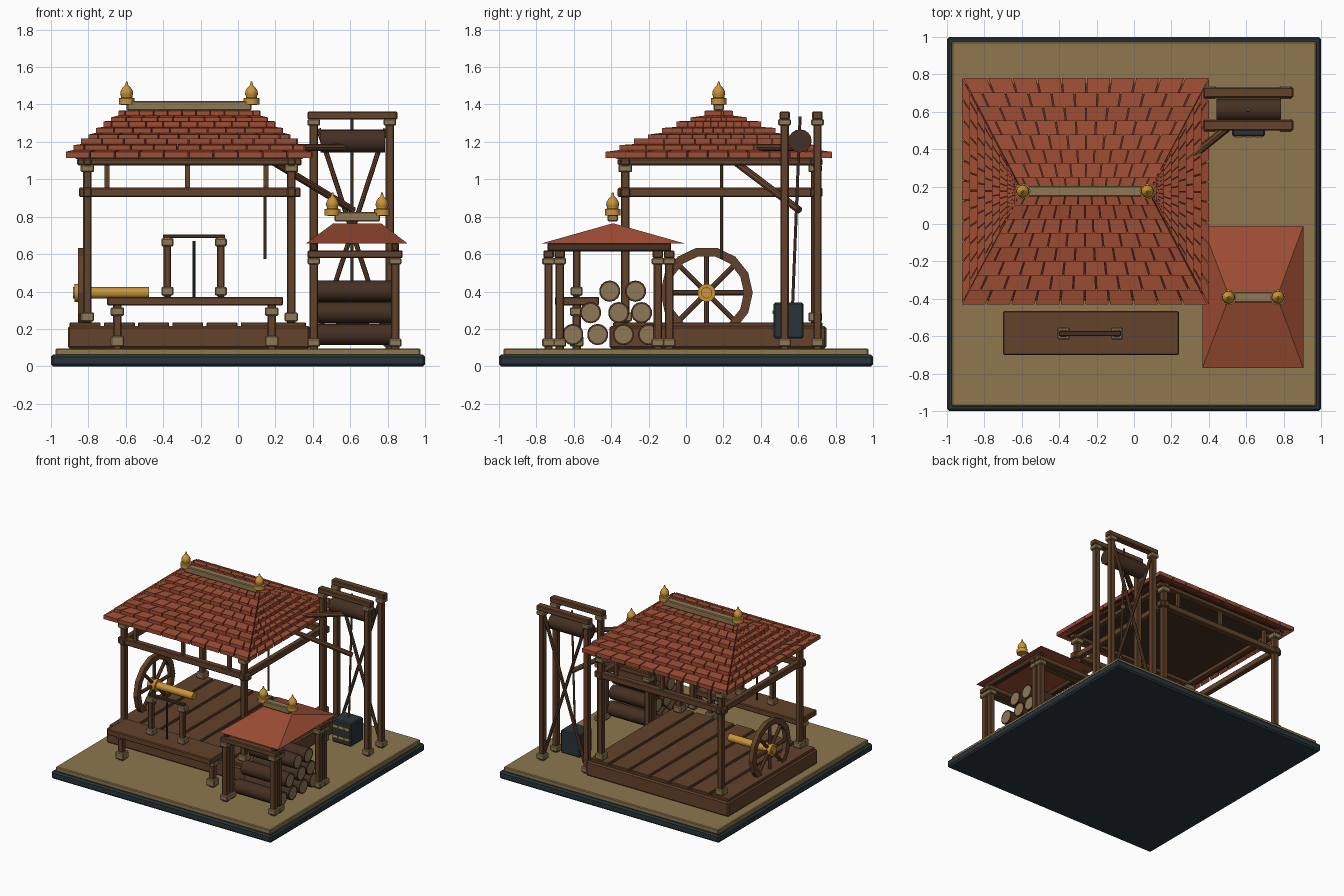
import bpy, bmesh, math
from mathutils import Vector

old = bpy.data.objects.get("Cube")
if old:
    bpy.data.objects.remove(old)


def material(name, rgb):
    m = bpy.data.materials.new(name)
    m.use_nodes = True
    m.diffuse_color = (*rgb, 1)
    m.node_tree.nodes["Principled BSDF"].inputs["Base Color"].default_value = (*rgb, 1)
    return m


SLATE = material("slate", (0.022, 0.036, 0.042))
SAND = material("sand", (0.27, 0.185, 0.075))
WOOD = material("brown wood", (0.125, 0.055, 0.024))
DARK = material("dark wood", (0.06, 0.029, 0.016))
STONE = material("tan trim", (0.27, 0.19, 0.09))
TILE = material("clay tile", (0.34, 0.075, 0.034))
GOLD = material("gold", (0.6, 0.3, 0.04))
ROPE = material("rope", (0.14, 0.08, 0.04))


def finish(name, bm, *mats, bevel=0, smooth=False):
    bmesh.ops.recalc_face_normals(bm, faces=bm.faces)
    me = bpy.data.meshes.new(name)
    bm.to_mesh(me)
    bm.free()
    ob = bpy.data.objects.new(name, me)
    bpy.context.collection.objects.link(ob)
    for m in mats:
        me.materials.append(m)
    if bevel:
        mod = ob.modifiers.new("bevel", "BEVEL")
        mod.width, mod.segments = bevel, 1
    if smooth:
        bpy.ops.object.select_all(action="DESELECT")
        ob.select_set(True)
        bpy.context.view_layer.objects.active = ob
        bpy.ops.object.shade_smooth_by_angle(angle=math.radians(40))
    return ob


def box(name, x, y, z, mat, bevel=0.006):
    """Box from three (low, high) ranges."""
    bm = bmesh.new()
    bmesh.ops.create_cube(bm, size=1)
    for v in bm.verts:
        v.co = Vector([(r[0] + r[1]) / 2 + c * (r[1] - r[0]) for r, c in zip((x, y, z), v.co)])
    return finish(name, bm, mat, bevel=bevel)


def block(name, x, y, w, z, mat, bevel=0.006):
    """Square upright block centred on x, y."""
    return box(name, (x - w / 2, x + w / 2), (y - w / 2, y + w / 2), z, mat, bevel)


def rod(name, a, b, r, mat, sides=12, smooth=True):
    a, b = Vector(a), Vector(b)
    bm = bmesh.new()
    bmesh.ops.create_cone(bm, cap_ends=True, segments=sides, radius1=r, radius2=r, depth=(b - a).length)
    ob = finish(name, bm, mat, smooth=smooth)
    ob.rotation_euler = (b - a).to_track_quat("Z", "Y").to_euler()
    ob.location = (a + b) / 2
    return ob


def lathe(name, x, y, z, profile, mat, sides=12):
    bm = bmesh.new()
    rings = [[bm.verts.new((x + r * math.cos(k * math.tau / sides), y + r * math.sin(k * math.tau / sides), z + h))
              for k in range(sides)] for r, h in profile]
    for low, high in zip(rings, rings[1:]):
        for k in range(sides):
            n = (k + 1) % sides
            bm.faces.new((low[k], low[n], high[n], high[k]))
    bm.faces.new(rings[0])
    bm.faces.new(rings[-1])
    return finish(name, bm, mat, smooth=True)


def hip_roof(name, x, y, ridge_x, z, mat):
    """Closed hipped solid."""
    bm = bmesh.new()
    mid = (y[0] + y[1]) / 2
    a, b, c, d = [bm.verts.new((px, py, z[0])) for px, py in
                  ((x[0], y[0]), (x[1], y[0]), (x[1], y[1]), (x[0], y[1]))]
    e, f = [bm.verts.new((px, mid, z[1])) for px in ridge_x]
    for face in ((a, b, f, e), (b, c, f), (c, d, e, f), (d, a, e), (d, c, b, a)):
        bm.faces.new(face)
    return finish(name, bm, mat)


def ridge(name, x, y, z, inset):
    """Ridge beam with a finial on each end."""
    box(name + "_ridge", (x[0] + inset, x[1] - inset), (y - 0.028, y + 0.028), (z, z + 0.05), STONE)
    spire = [(0.026, 0), (0.042, 0.002), (0.042, 0.035), (0.03, 0.038), (0.03, 0.048), (0.035, 0.056),
             (0.032, 0.075), (0.022, 0.092), (0.009, 0.104), (0.004, 0.125)]
    for px in x:
        lathe(name + "_finial", px, y, z + 0.03, spire, GOLD)


# Ground
box("base_slab", (-1, 1), (-1, 1), (0, 0.062), SLATE, 0.012)
box("sand_ground", (-0.975, 0.975), (-0.975, 0.975), (0.055, 0.095), SAND)

# Plank platform
box("platform", (-0.91, 0.385), (-0.41, 0.75), (0.095, 0.215), WOOD, 0.01)
for i in range(7):
    x0 = -0.9 + i * 0.183
    box("floor_plank", (x0, x0 + 0.165), (-0.39, 0.73), (0.205, 0.235), WOOD, 0.004)

# Pavilion posts and beams
PX, PY = (-0.805, 0.285), (-0.325, 0.69)
for x in PX:
    for y in PY:
        block("pavilion_post", x, y, 0.045, (0.23, 1.1), WOOD)
        block("post_foot", x, y, 0.072, (0.24, 0.288), STONE)
        block("post_cap", x, y, 0.072, (1.038, 1.078), STONE)
    for z in (0.905, 1.075):
        box("side_beam", (x - 0.022, x + 0.022), (-0.365, 0.73), (z, z + (0.05 if z < 1 else 0.035)), WOOD)
for y in PY:
    box("cross_beam", (-0.85, 0.335), (y - 0.025, y + 0.025), (0.905, 0.955), WOOD)
    box("eave_beam", (-0.86, 0.34), (y - 0.025, y + 0.025), (1.075, 1.11), WOOD)
    for x in (-0.70, -0.27, 0.15):
        block("eave_strut", x, y, 0.025, (0.95, 1.08), WOOD, 0)

# Tiled roof
RX, RY, RIDGE, RZ = (-0.92, 0.40), (-0.43, 0.78), (-0.6, 0.08), (1.115, 1.36)
hip_roof("roof_core", (-0.87, 0.35), (-0.38, 0.73), RIDGE, (1.108, 1.355), DARK)


def tile_slope(bm, a, b, c, d, rows, count):
    """Overlapping tiles on the slope with eave a-b and top c-d."""
    a, b, c, d = map(Vector, (a, b, c, d))

    def at(u, t, lift):
        p = a.lerp(c, t).lerp(b.lerp(d, t), u)
        return bm.verts.new(p + Vector((0, 0, lift)))

    for r in range(rows):
        t0, t1 = r / rows, min(1, (r + 1.15) / rows)
        shift = 0.5 * (r % 2)
        for k in range(count + (r % 2)):
            u0 = max(0, (k - shift) / count)
            u1 = min(1, (k + 1 - shift) / count) - 0.006
            lift = 0.037 + 0.005 * ((k * 3 + r) % 3 - 1)
            q = [at(u, t, h) for t, hs in ((t0, (0, lift)), (t1, (-0.006, 0.008))) for h in hs for u in (u0, u1)]
            for f in ((0, 1, 3, 2), (4, 5, 7, 6), (0, 1, 5, 4), (2, 3, 7, 6), (0, 2, 6, 4), (1, 3, 7, 5)):
                bm.faces.new([q[i] for i in f])


bm = bmesh.new()
corner = [(x, y, RZ[0]) for x, y in ((RX[0], RY[0]), (RX[1], RY[0]), (RX[1], RY[1]), (RX[0], RY[1]))]
west, east = [(x, sum(RY) / 2, RZ[1]) for x in RIDGE]
tile_slope(bm, corner[0], corner[1], west, east, 8, 10)
tile_slope(bm, corner[2], corner[3], east, west, 8, 10)
tile_slope(bm, corner[1], corner[2], east, east, 8, 11)
tile_slope(bm, corner[3], corner[0], west, west, 8, 11)
finish("roof_tiles", bm, TILE)
ridge("roof", (-0.595, 0.072), 0.175, 1.368, 0)
rod("hanging_rope", (0.145, 0.19, 0.575), (0.145, 0.19, 1.15), 0.008, ROPE, 8)

# Wheel and axle
WC = Vector((-0.838, 0.11, 0.393))
bm = bmesh.new()
SIDES = 14
rings = [[bm.verts.new(WC + Vector((dx, r * math.cos(k * math.tau / SIDES), r * math.sin(k * math.tau / SIDES))))
          for k in range(SIDES)] for r, dx in ((0.247, -0.018), (0.247, 0.018), (0.2, 0.018), (0.2, -0.018))]
for i in range(4):
    for k in range(SIDES):
        n, j = (k + 1) % SIDES, (i + 1) % 4
        bm.faces.new((rings[i][k], rings[i][n], rings[j][n], rings[j][k]))
finish("wheel_rim", bm, WOOD)
for k in range(4):
    arm = Vector((0, math.cos(k * math.pi / 4), math.sin(k * math.pi / 4))) * 0.21
    rod("wheel_spoke", WC - arm, WC + arm, 0.014, WOOD, 8)
rod("wheel_hub", WC - Vector((0.035, 0, 0)), WC + Vector((0.035, 0, 0)), 0.048, GOLD, 16)
rod("wheel_axle", WC - Vector((0.045, 0, 0)), WC + Vector((0.363, 0, 0)), 0.03, GOLD, 12)

# Bench with spindle frame
BY = -0.585
box("bench_top", (-0.7, 0.24), (-0.7, -0.465), (0.325, 0.372), WOOD)
for x in (-0.645, 0.18):
    block("bench_leg", x, BY, 0.045, (0.09, 0.33), WOOD)
    block("bench_foot", x, BY, 0.072, (0.105, 0.163), STONE)
    block("bench_cap", x, BY, 0.072, (0.27, 0.315), STONE)
for x in (-0.377, -0.092):
    block("spindle_post", x, BY, 0.04, (0.37, 0.69), WOOD)
    block("spindle_foot", x, BY, 0.064, (0.378, 0.425), STONE)
    block("spindle_cap", x, BY, 0.064, (0.642, 0.685), STONE)
box("spindle_bar", (-0.4, -0.07), (BY - 0.014, BY + 0.014), (0.685, 0.705), DARK, 0.003)
rod("spindle_rod", (-0.235, BY, 0.37), (-0.235, BY, 0.67), 0.008, SLATE, 8)


def frame(name, y, xs, top):
    """Two posts with feet and caps under a beam."""
    for x in xs:
        block(name + "_post", x, y, 0.045, (0.09, top - 0.03), WOOD)
        block(name + "_foot", x, y, 0.068, (0.105, 0.148), STONE)
        block(name + "_cap", x, y, 0.068, (top - 0.075, top - 0.04), STONE)
    box(name + "_beam", (xs[0] - 0.033, xs[1] + 0.04), (y - 0.028, y + 0.028), (top - 0.042, top), WOOD)


# Log shed
for y in (-0.735, -0.675, -0.15, -0.09):
    frame("shed", y, (0.405, 0.84), 0.62)
hip_roof("shed_roof", (0.365, 0.905), (-0.77, -0.01), (0.51, 0.765), (0.658, 0.765), TILE)
for x in (0.405, 0.84):
    box("shed_plate", (x - 0.02, x + 0.02), (-0.74, -0.08), (0.615, 0.66), DARK)
ridge("shed", (0.505, 0.77), -0.392, 0.775, 0.01)

# Logs with pale cut ends
for z, ys in ((0.17, (-0.605, -0.472, -0.335, -0.2)), (0.287, (-0.51, -0.36, -0.238)), (0.402, (-0.408, -0.27))):
    for y in ys:
        ob = rod("log", (0.42, y, z), (0.83, y, z), 0.057, DARK, 14)
        ob.data.materials.append(STONE)
        bm = bmesh.new()
        bm.from_mesh(ob.data)
        ends = [f for f in bm.faces if len(f.verts) > 4]
        bmesh.ops.inset_individual(bm, faces=ends, thickness=0.01)
        for f in ends:
            f.material_index = 1
        bm.to_mesh(ob.data)
        bm.free()

# Hoist tower
for y in (0.527, 0.703):
    frame("tower", y, (0.405, 0.812), 1.362)
for a, b in ((0.43, 0.79), (0.79, 0.43)):
    rod("tower_brace", (a, 0.703, 1.27), (b, 0.703, 0.17), 0.013, WOOD, 8)
rod("hoist_drum", (0.44, 0.61, 1.205), (0.785, 0.61, 1.205), 0.062, DARK, 16)
rod("hoist_rope", (0.61, 0.61, 1.335), (0.61, 0.57, 0.33), 0.008, ROPE, 8)
rod("upper_arm", (0.2, 0.27, 1.17), (0.6, 0.6, 1.17), 0.02, WOOD, 8)
rod("lower_arm", (0.16, 0.24, 1.11), (0.615, 0.605, 0.835), 0.02, WOOD, 8)

# Hoisted crate with gold bands
box("crate", (0.525, 0.7), (0.468, 0.628), (0.15, 0.34), SLATE, 0.008)
for z in (0.195, 0.28):
    for i in range(3):
        x0 = 0.537 + i * 0.053
        box("crate_band", (x0, x0 + 0.043), (0.463, 0.47), (z, z + 0.018), GOLD, 0)
